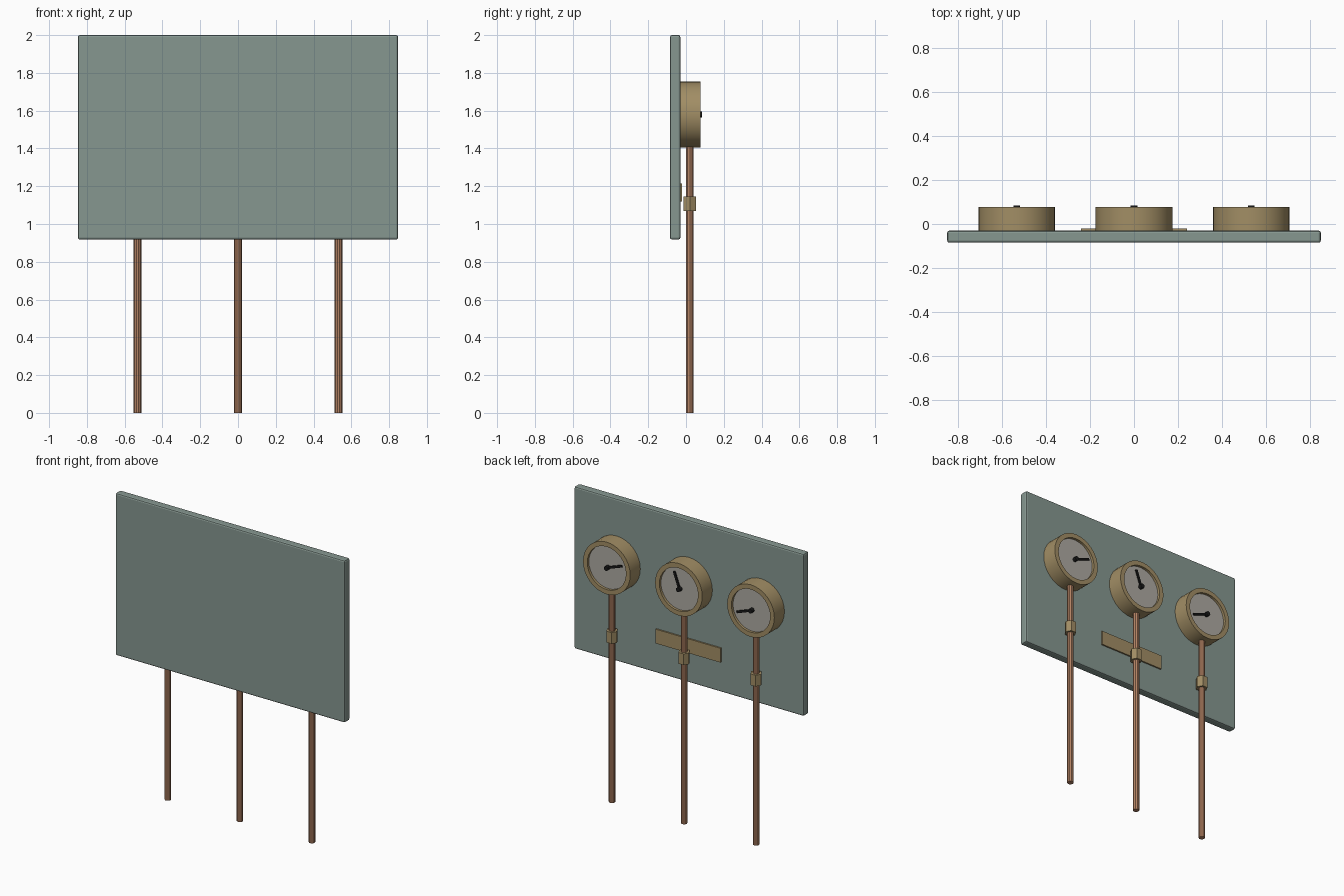
import bpy, bmesh, math
from mathutils import Matrix, Vector

if "Cube" in bpy.data.objects:
    bpy.data.objects.remove(bpy.data.objects["Cube"])


def material(name, rgb):
    m = bpy.data.materials.new(name)
    m.diffuse_color = (*rgb, 1)
    m.use_nodes = True
    m.node_tree.nodes["Principled BSDF"].inputs["Base Color"].default_value = m.diffuse_color
    return m


PAINT = material("green_grey_paint", (0.24, 0.31, 0.28))
BRASS = material("brass", (0.36, 0.27, 0.13))
COPPER = material("copper", (0.46, 0.23, 0.13))
DIAL = material("dial_grey", (0.42, 0.40, 0.36))
BLACK = material("black", (0.01, 0.01, 0.01))
TO_BACK = Matrix.Rotation(-math.pi / 2, 4, 'X')  # turns +z into +y


def finish(bm, name, mat, smooth=False):
    bmesh.ops.recalc_face_normals(bm, faces=bm.faces)
    me = bpy.data.meshes.new(name)
    bm.to_mesh(me)
    bm.free()
    me.materials.append(mat)
    ob = bpy.data.objects.new(name, me)
    bpy.context.collection.objects.link(ob)
    if smooth:
        bpy.ops.object.select_all(action='DESELECT')
        ob.select_set(True)
        bpy.context.view_layer.objects.active = ob
        bpy.ops.object.shade_smooth_by_angle(angle=math.radians(35))
    return ob


def box(name, centre, size, mat, bevel=0, rot=Matrix()):
    bm = bmesh.new()
    bmesh.ops.create_cube(bm, size=1, matrix=Matrix.Translation(centre) @ rot @ Matrix.Diagonal((*size, 1)))
    if bevel:
        bmesh.ops.bevel(bm, geom=bm.edges[:], offset=bevel, segments=2, profile=0.5, affect='EDGES')
    return finish(bm, name, mat)


def lathe(name, profile, sides, place, mat, smooth=True):
    # revolves (radius, height) points about z, capping both ends
    bm = bmesh.new()
    rings = [[bm.verts.new(place @ Vector((r * math.cos(t), r * math.sin(t), h)))
              for t in (2 * math.pi * i / sides for i in range(sides))] for r, h in profile]
    for a, b in zip(rings, rings[1:]):
        for i in range(sides):
            j = (i + 1) % sides
            bm.faces.new((a[i], a[j], b[j], b[i]))
    bm.faces.new(rings[0])
    bm.faces.new(rings[-1])
    return finish(bm, name, mat, smooth)


# mounting board and name plate
box("board", (0, -0.0575, 1.459), (1.695, 0.055, 1.082), PAINT, 0.01)
box("plate", (0, -0.027, 1.167), (0.48, 0.014, 0.095), BRASS)

# three gauges with their pipes and nuts
for side, x, deg in (("left", -0.532, 200), ("middle", 0, 110), ("right", 0.532, 20)):
    gauge = Matrix.Translation((x, 0, 1.58)) @ TO_BACK
    lathe(side + "_case", [(0.174, -0.031), (0.174, 0.077), (0.143, 0.077), (0.143, 0.056)],
          32, gauge, BRASS)
    lathe(side + "_dial", [(0.143, 0.05), (0.143, 0.060)], 32, gauge, DIAL)
    lathe(side + "_hub", [(0.015, 0.058), (0.015, 0.085)], 12, gauge, BLACK)

    # needle points outward from the hub
    a = math.radians(deg)
    d = Vector((-math.cos(a), 0, math.sin(a)))
    box(side + "_needle", Vector((x, 0.069, 1.58)) + d * 0.055, (0.12, 0.008, 0.015), BLACK,
        rot=Matrix.Rotation(math.pi + a, 4, 'Y'))

    pipe = Matrix.Translation((x, 0.02, 0))
    lathe(side + "_pipe", [(0.02, 0), (0.02, 1.43)], 10, pipe, COPPER)
    lathe(side + "_nut", [(0.037, 1.07), (0.037, 1.145)], 6, pipe, BRASS, False)
